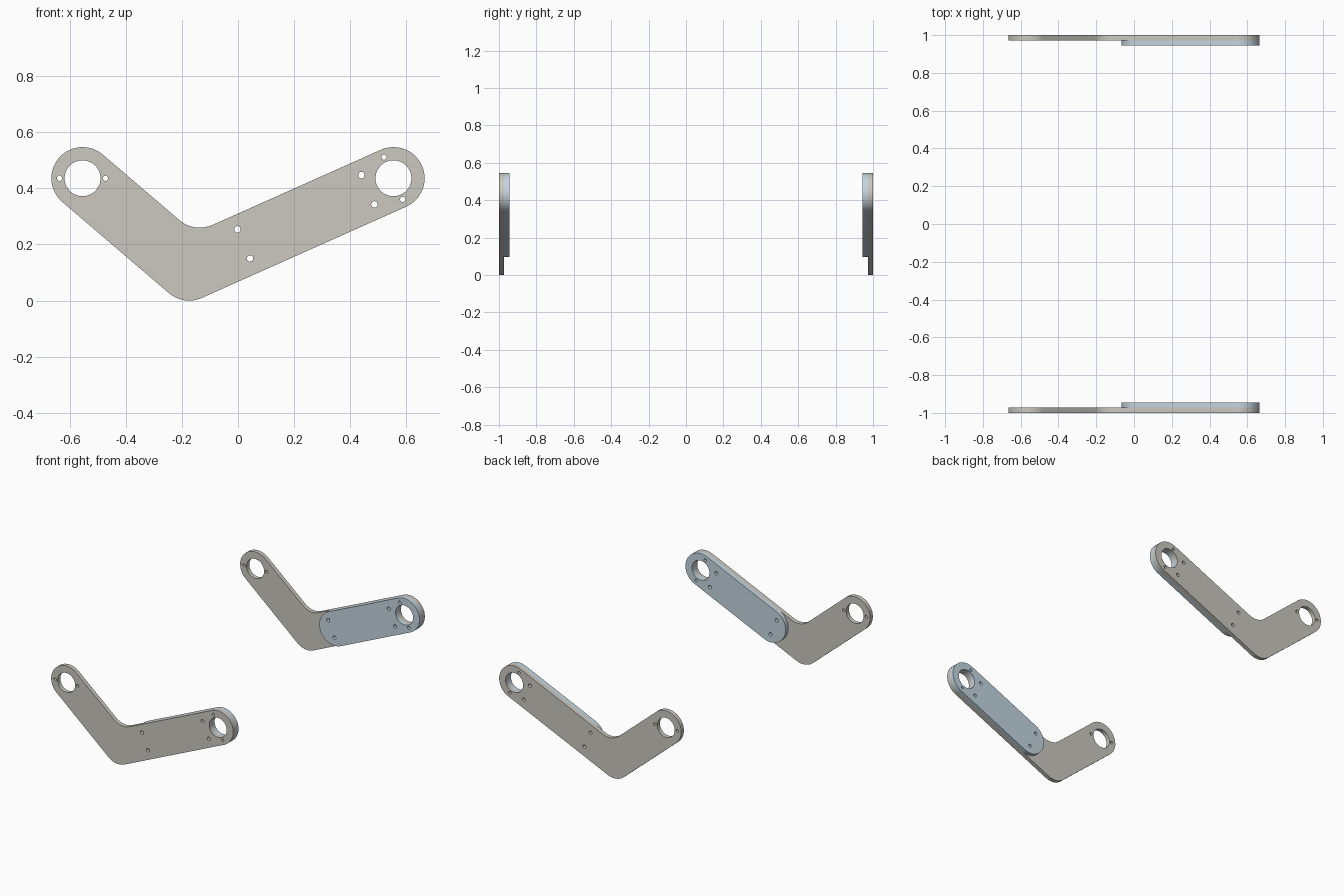
import bpy, bmesh
from math import pi, sin, cos, atan2, radians
from mathutils import Vector

if "Cube" in bpy.data.objects:
    bpy.data.objects.remove(bpy.data.objects["Cube"])

R = 0.111           # arm half width
T = 0.028           # plate thickness
LEFT = Vector((-0.554, 0.436))
ELBOW = Vector((-0.174, R))
RIGHT = Vector((0.554, 0.436))


def material(name, color):
    m = bpy.data.materials.new(name)
    m.diffuse_color = color
    m.use_nodes = True
    m.node_tree.nodes["Principled BSDF"].inputs["Base Color"].default_value = m.diffuse_color
    return m


def arc(c, r, a0, a1, n=24):
    return [(c[0] + r * cos(a0 + (a1 - a0) * i / n),
             c[1] + r * sin(a0 + (a1 - a0) * i / n)) for i in range(n + 1)]


def circle(c, r, n=32):
    return arc(c, r, 0, 2 * pi, n)[:-1]


def plate(name, loops, y, mat):
    # Filled 2D outline with holes, extruded and stood upright
    cu = bpy.data.curves.new(name, 'CURVE')
    cu.dimensions = '2D'
    cu.fill_mode = 'BOTH'
    cu.extrude = T / 2
    for pts in loops:
        s = cu.splines.new('POLY')
        s.points.add(len(pts) - 1)
        for p, (x, z) in zip(s.points, pts):
            p.co = (x, z, 0, 1)
        s.use_cyclic_u = True
    tmp = bpy.data.objects.new(name + "_curve", cu)
    bpy.context.collection.objects.link(tmp)
    dg = bpy.context.evaluated_depsgraph_get()
    me = bpy.data.meshes.new_from_object(tmp.evaluated_get(dg))
    bpy.data.objects.remove(tmp)
    bm = bmesh.new()
    bm.from_mesh(me)
    bmesh.ops.remove_doubles(bm, verts=bm.verts, dist=1e-5)
    for v in bm.verts:
        x, z, d = v.co
        v.co = (x, y + d, z)
    bmesh.ops.recalc_face_normals(bm, faces=bm.faces)
    bm.to_mesh(me)
    bm.free()
    me.materials.clear()
    me.materials.append(mat)
    ob = bpy.data.objects.new(name, me)
    bpy.context.collection.objects.link(ob)
    bpy.ops.object.select_all(action='DESELECT')
    ob.select_set(True)
    bpy.context.view_layer.objects.active = ob
    bpy.ops.object.shade_smooth_by_angle(angle=radians(30))


# Arm directions measured from the elbow
d = RIGHT - ELBOW
ar = atan2(d.y, d.x)
d = LEFT - ELBOW
al = atan2(d.y, d.x)

# Inner fillet centre lies on the bisector, 2R from both centre lines
mid, half = (ar + al) / 2, (al - ar) / 2
dist = 2 * R / sin(half)
fillet = ELBOW + Vector((cos(mid), sin(mid))) * dist

# Bent bracket outline, counter-clockwise
bracket = (arc(RIGHT, R, ar - pi / 2, ar + pi / 2, 32)
           + arc(fillet, R, ar - pi / 2, al + pi / 2 - 2 * pi, 16)
           + arc(LEFT, R, al - pi / 2, al + pi / 2, 32)
           + arc(ELBOW, R, al + pi / 2, ar - pi / 2 + 2 * pi, 16))

# Straight reinforcement outline along the right arm
INNER = ELBOW + Vector((cos(ar), sin(ar))) * 0.239
doubler = (arc(RIGHT, R, ar - pi / 2, ar + pi / 2, 32)
           + arc(INNER, R, ar + pi / 2, ar + 3 * pi / 2, 32))

# Bearing, pin and bolt holes
right_holes = [circle(RIGHT, 0.064, 48)]
right_holes += [circle(c, 0.0095, 16) for c in ((0.520, 0.511), (0.587, 0.361))]
right_holes += [circle(c, 0.0115, 16) for c in
                ((0.440, 0.447), (0.486, 0.343), (-0.002, 0.254), (0.043, 0.150))]
left_holes = [circle(LEFT, 0.064, 48)]
left_holes += [circle((LEFT.x + s * 0.082, LEFT.y), 0.0095, 16) for s in (-1, 1)]

tan = material("warm_grey", (0.60, 0.58, 0.52, 1))
blue = material("pale_blue", (0.55, 0.67, 0.75, 1))

# Mirrored front and back pairs, doublers on the inner faces
for side, s in (("front", -1), ("back", 1)):
    plate(side + "_bent_arm", [bracket] + left_holes + right_holes,
          s * (1 - T / 2), tan)
    plate(side + "_arm_doubler", [doubler] + right_holes,
          s * (1 - 1.5 * T), blue)
